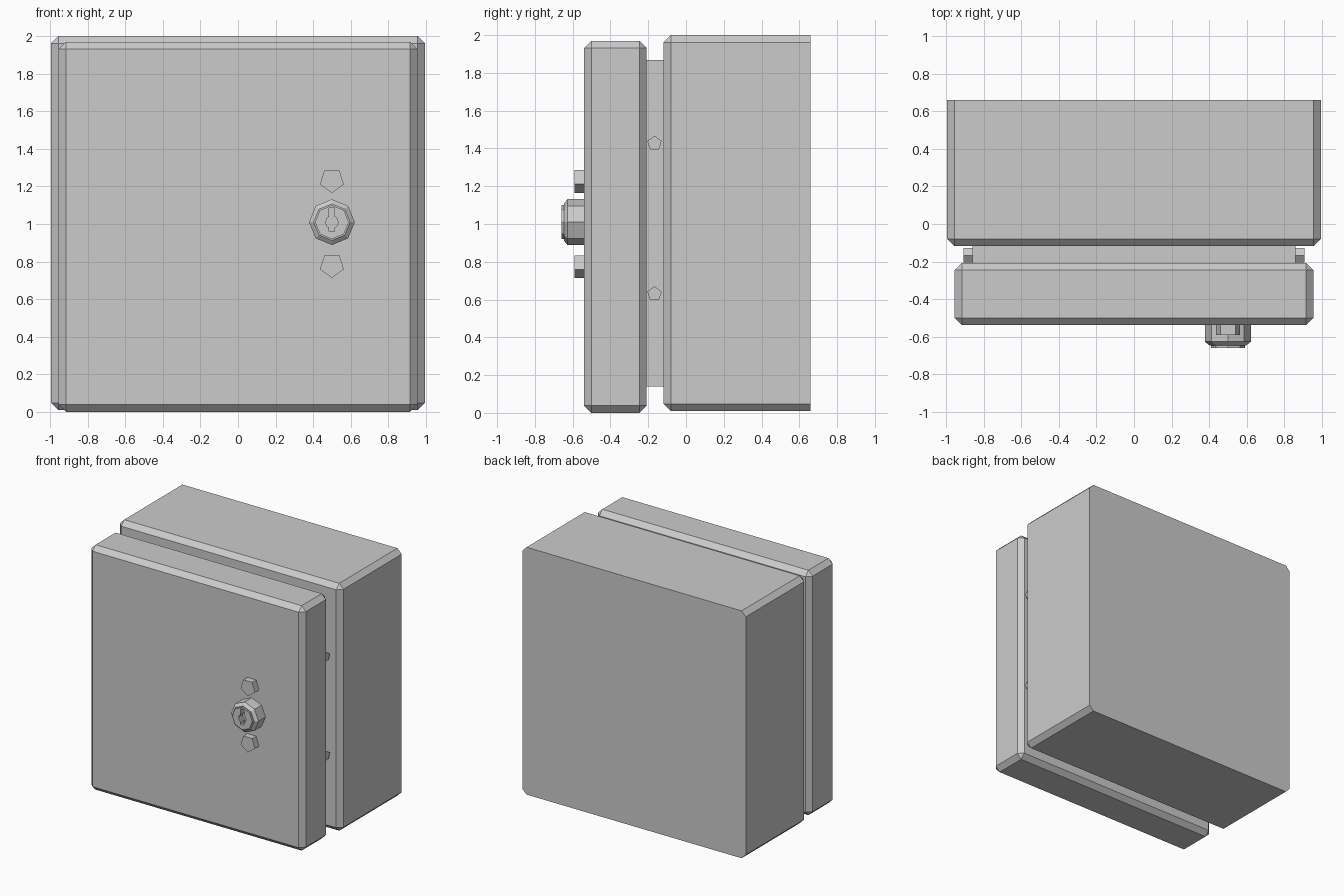
import bpy, bmesh, math
from mathutils import Vector

if "Cube" in bpy.data.objects:
    bpy.data.objects.remove(bpy.data.objects["Cube"])


def finish(name, bm):
    bmesh.ops.recalc_face_normals(bm, faces=bm.faces)
    mesh = bpy.data.meshes.new(name)
    bm.to_mesh(mesh)
    bm.free()
    ob = bpy.data.objects.new(name, mesh)
    bpy.context.collection.objects.link(ob)
    return ob


def box(name, lo, hi, bevel=0, keep_back=False):
    """Box between two corners; optional chamfer, leaving the back rim sharp."""
    bm = bmesh.new()
    bmesh.ops.create_cube(bm, size=1)
    lo, hi = Vector(lo), Vector(hi)
    for v in bm.verts:
        v.co = Vector([lo[i] + (v.co[i] + 0.5) * (hi[i] - lo[i]) for i in range(3)])
    if bevel:
        edges = [e for e in bm.edges
                 if not (keep_back and all(abs(v.co.y - hi.y) < 1e-5 for v in e.verts))]
        bmesh.ops.bevel(bm, geom=edges, offset=bevel, segments=1,
                        affect='EDGES', profile=0.5)
    return finish(name, bm)


def lathe(name, sides, rings, place, start):
    """Closed prism through (radius, depth) rings; place maps (a, b, depth) to xyz."""
    bm = bmesh.new()
    loops = []
    for r, d in rings:
        angles = [start + math.tau * i / sides for i in range(sides)]
        loops.append([bm.verts.new(place(r * math.cos(t), r * math.sin(t), d)) for t in angles])
    for a, b in zip(loops, loops[1:]):
        for i in range(sides):
            j = (i + 1) % sides
            bm.faces.new((a[i], a[j], b[j], b[i]))
    bm.faces.new(loops[0])
    bm.faces.new(loops[-1])
    return finish(name, bm)


def facing_front(x, z):
    return lambda a, b, d: (x + a, d, z + b)


UP, DOWN = math.pi / 2, -math.pi / 2
LOCK_X, LOCK_Z = 0.50, 1.01

# Cabinet body, neck and door
box("cabinet_body", (-0.995, -0.118, 0.01), (0.995, 0.66, 2.0), 0.038, keep_back=True)
box("door_seal_neck", (-0.86, -0.215, 0.14), (0.86, -0.11, 1.868))
box("door", (-0.955, -0.539, 0.0), (0.955, -0.208, 1.97), 0.038)

# Small pentagonal pins on both sides of the neck
for side, label in ((-1, "left"), (1, "right")):
    for z, level in ((0.63, "lower"), (1.427, "upper")):
        lathe(f"hinge_pin_{label}_{level}", 5, [(0.04, 0.85), (0.04, 0.907)],
              lambda a, b, d, s=side, h=z: (s * d, -0.167 + a, h + b), UP)

# Pentagonal studs above and below the lock
for z, level in ((0.78, "lower"), (1.232, "upper")):
    lathe(f"door_stud_{level}", 5, [(0.067, -0.53), (0.067, -0.59)],
          facing_front(LOCK_X, z), DOWN)

# Octagonal lock with stepped nose
lock = lathe("lock", 8, [(0.122, -0.53), (0.122, -0.627), (0.097, -0.647),
                         (0.09, -0.647), (0.09, -0.66)],
             facing_front(LOCK_X, LOCK_Z), 0)

# Keyhole recess: hub and slot
hub = lathe("keyhole_hub_cutter", 8, [(0.034, -0.61), (0.034, -0.70)],
            facing_front(LOCK_X, LOCK_Z), 0)
slot = box("keyhole_slot_cutter", (LOCK_X - 0.015, -0.70, LOCK_Z - 0.05),
           (LOCK_X + 0.015, -0.611, LOCK_Z + 0.075))
bpy.context.view_layer.objects.active = lock
for cutter in (hub, slot):
    cutter.hide_render = True
    mod = lock.modifiers.new("keyhole", 'BOOLEAN')
    mod.operation, mod.solver, mod.object = 'DIFFERENCE', 'EXACT', cutter
    bpy.ops.object.modifier_apply(modifier=mod.name)
    bpy.data.objects.remove(cutter)
